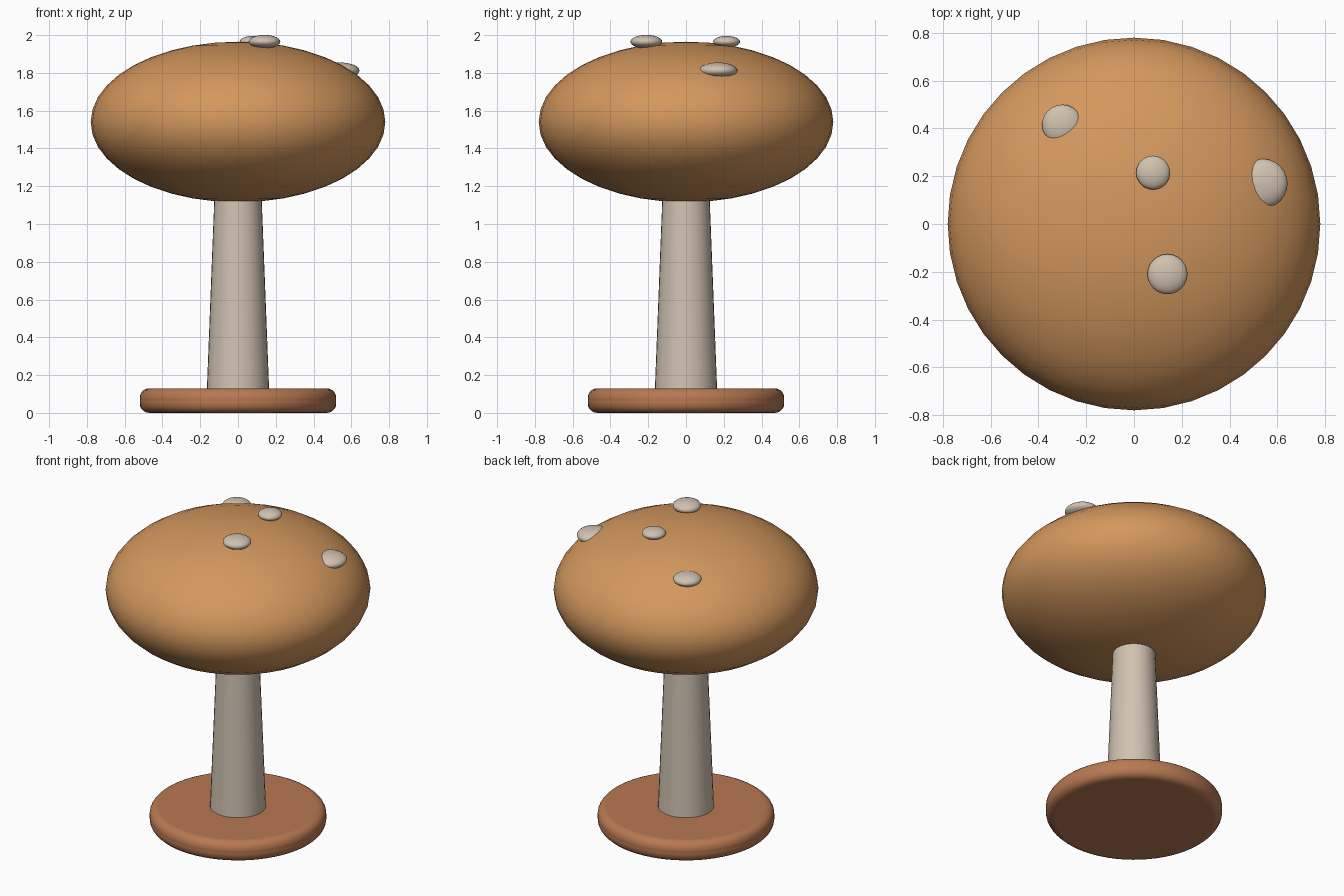
import bpy
import math

cube = bpy.data.objects.get("Cube")
if cube:
    bpy.data.objects.remove(cube, do_unlink=True)


def material(name, rgb):
    mat = bpy.data.materials.new(name)
    mat.use_nodes = True
    colour = (*rgb, 1.0)
    mat.diffuse_color = colour
    mat.node_tree.nodes["Principled BSDF"].inputs["Base Color"].default_value = colour
    return mat


def finish(name, mat):
    obj = bpy.context.object
    obj.name = name
    obj.data.materials.append(mat)
    bpy.ops.object.shade_smooth_by_angle(angle=math.radians(40))
    return obj


def ellipsoid(name, mat, centre, radius, height, segments, rings):
    bpy.ops.mesh.primitive_uv_sphere_add(segments=segments, ring_count=rings, location=centre)
    obj = bpy.context.object
    obj.scale = (radius, radius, height)
    bpy.ops.object.transform_apply(location=False, rotation=False)
    return finish(name, mat)


tan = material("warm tan", (0.65, 0.31, 0.11))
clay = material("clay brown", (0.48, 0.19, 0.085))
cream = material("pale cream", (0.63, 0.54, 0.44))

# Round base with softened rims
bpy.ops.mesh.primitive_cylinder_add(vertices=64, radius=0.52, depth=0.13, location=(0, 0, 0.065))
base = finish("base", clay)
bevel = base.modifiers.new("soft rim", "BEVEL")
bevel.width = 0.05
bevel.segments = 5
bevel.limit_method = "ANGLE"

# Tapered stem, running a little into the cap
bpy.ops.mesh.primitive_cone_add(vertices=32, radius1=0.165, radius2=0.122, depth=1.1,
                                location=(0, 0, 0.67))
finish("stem", cream)

# Wide flattened cap
ellipsoid("cap", tan, (0, 0, 1.54), 0.78, 0.425, 40, 20)

# Spots resting on the cap: centre, radius, half height
spots = {
    "front_spot": ((0.14, -0.21, 1.965), 0.084, 0.036),
    "top_spot": ((0.08, 0.215, 1.965), 0.071, 0.031),
    "left_spot": ((0.54, 0.17, 1.812), 0.103, 0.043),
    "back_spot": ((-0.3, 0.415, 1.845), 0.085, 0.036),
}
for name, (centre, radius, height) in spots.items():
    ellipsoid(name, cream, centre, radius, height, 24, 14)
